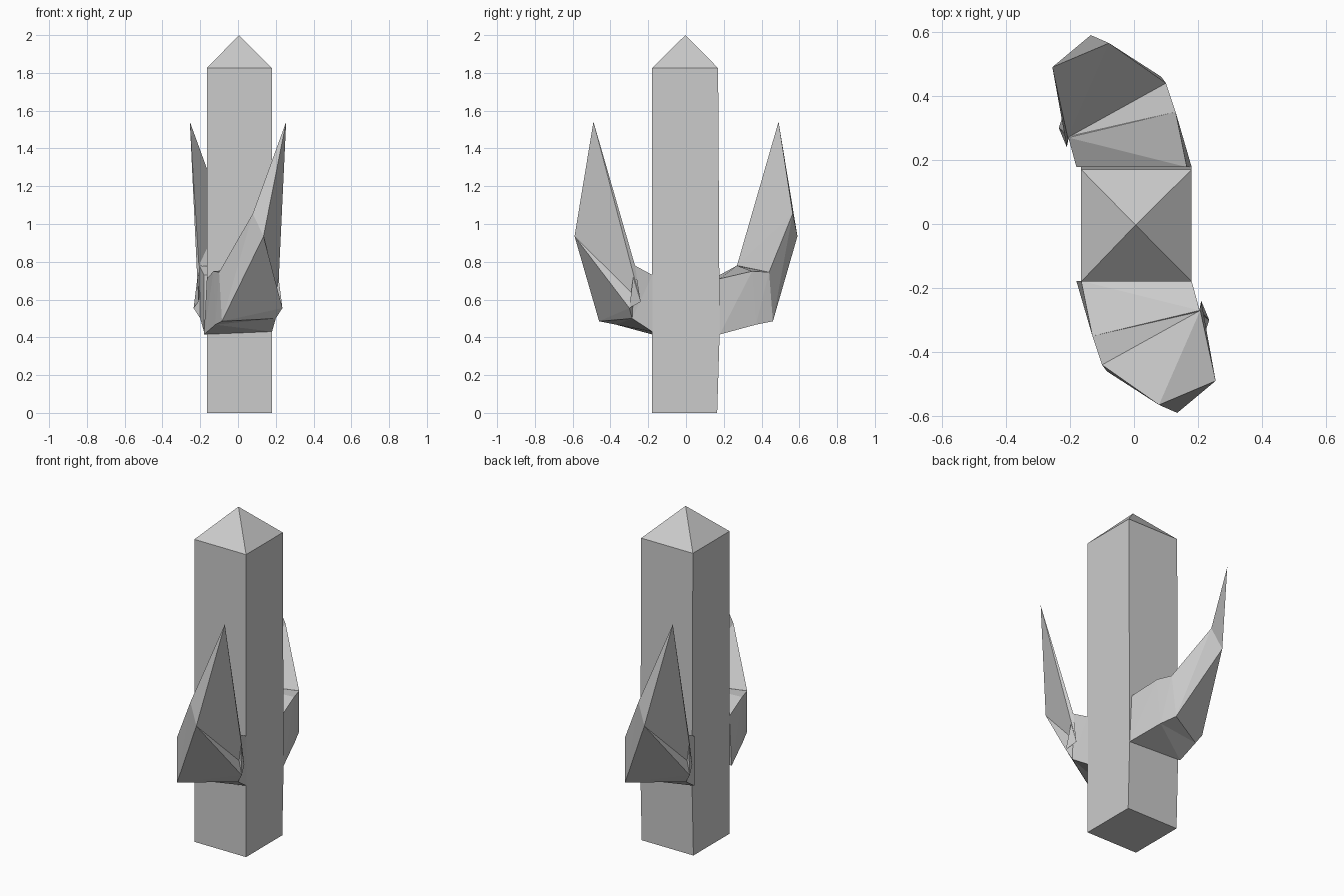
import bpy, bmesh

if "Cube" in bpy.data.objects:
    bpy.data.objects.remove(bpy.data.objects["Cube"])


def loft(name, rings, tip, spin=1):
    """Skin four-cornered rings and close them with a point; spin=-1 turns 180 degrees about z."""
    bm = bmesh.new()

    def vert(p):
        return bm.verts.new((p[0] * spin, p[1] * spin, p[2]))

    vr = [[vert(p) for p in ring] for ring in rings]
    for a, b in zip(vr, vr[1:]):
        for i in range(4):
            j = (i + 1) % 4
            bm.faces.new((a[i], a[j], b[j]))
            bm.faces.new((a[i], b[j], b[i]))
    top = vert(tip)
    for i in range(4):
        bm.faces.new((vr[-1][i], vr[-1][(i + 1) % 4], top))
    bm.faces.new(vr[0])
    bmesh.ops.recalc_face_normals(bm, faces=bm.faces[:])
    # merge the triangle pairs that are flat
    bmesh.ops.dissolve_limit(bm, angle_limit=0.01, verts=bm.verts[:], edges=bm.edges[:])
    me = bpy.data.meshes.new(name)
    bm.to_mesh(me)
    bm.free()
    ob = bpy.data.objects.new(name, me)
    bpy.context.collection.objects.link(ob)
    return ob


# Trunk: square column, slightly bulged at the back where the arm joins
trunk = []
for z, back in ((0, 0.165), (0.42, 0.178), (0.72, 0.178), (1.825, 0.17)):
    trunk.append([(-0.165, -0.18, z), (0.18, -0.18, z), (0.18, back, z), (-0.165, back, z)])
loft("trunk", trunk, (0.005, -0.003, 2.0))

# Arm sections from trunk to bend: top outer, top inner, bottom inner, bottom outer
arm = [
    [(-0.165, -0.178, 0.71), (0.18, -0.178, 0.73), (0.18, -0.178, 0.43), (-0.18, -0.178, 0.415)],
    [(-0.13, -0.35, 0.75), (0.205, -0.27, 0.78), (0.20, -0.285, 0.50), (-0.12, -0.37, 0.467)],
    [(-0.10, -0.44, 0.745), (0.207, -0.273, 0.777), (0.235, -0.30, 0.555), (-0.085, -0.46, 0.485)],
    [(0.078, -0.565, 1.055), (0.207, -0.27, 0.78), (0.21, -0.24, 0.588), (0.135, -0.59, 0.935)],
]
for name, spin in (("front_arm", 1), ("back_arm", -1)):
    loft(name, arm, (0.255, -0.49, 1.542), spin)
